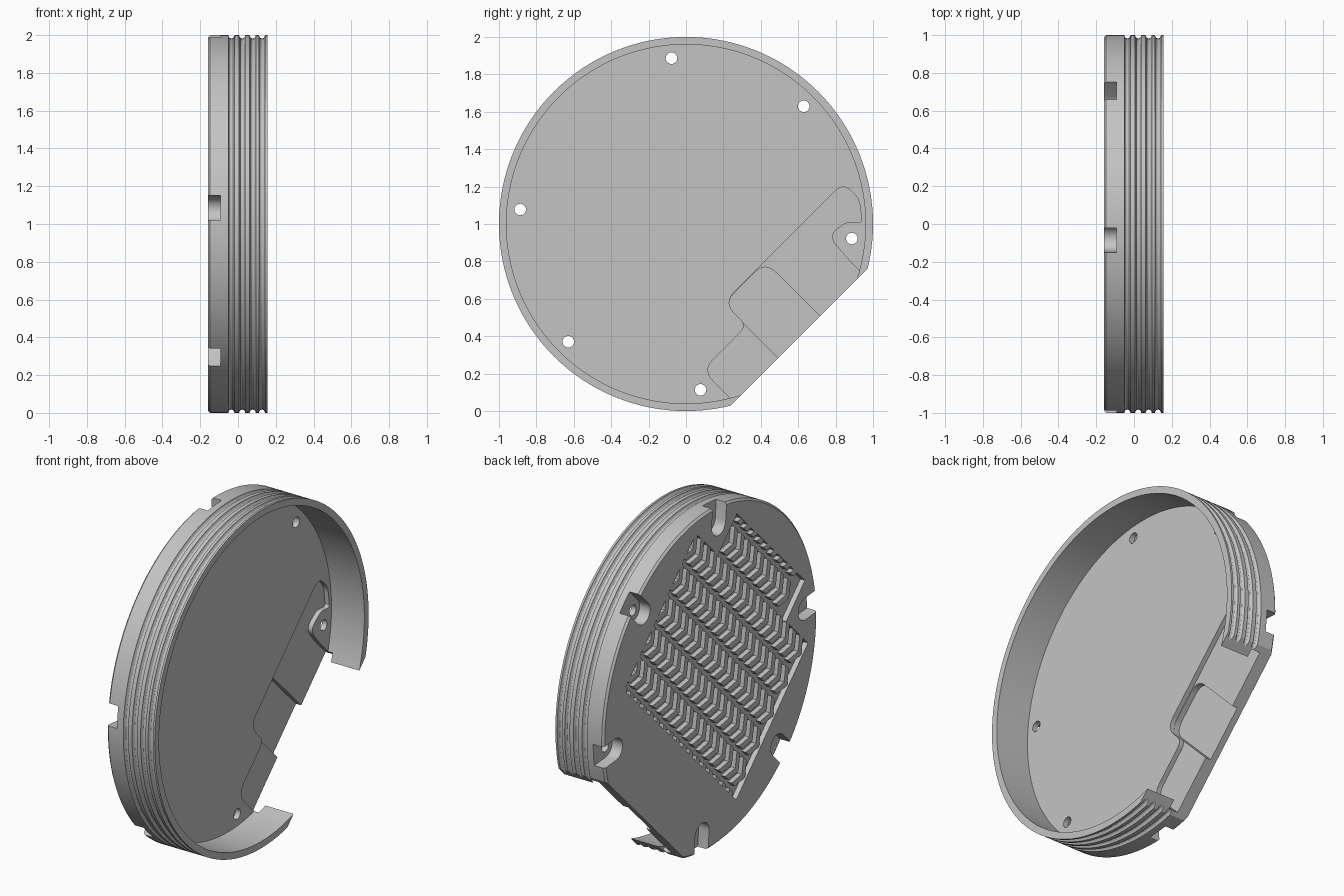
import bpy, bmesh, math
from mathutils import Vector

if "Cube" in bpy.data.objects:
    bpy.data.objects.remove(bpy.data.objects["Cube"])

BACK, FLOOR, FRONT = -0.16, -0.06, 0.155
CUT = 0.856                      # distance of the flat from the axis
R2 = math.sqrt(2)

grey = bpy.data.materials.new("warm grey")
grey.use_nodes = True
COLOUR = (0.55, 0.55, 0.55, 1)
grey.diffuse_color = COLOUR
grey.node_tree.nodes["Principled BSDF"].inputs["Base Color"].default_value = COLOUR


def place(x, u, v):
    """u runs along the flat, v points out through it."""
    return Vector((x, (u + v) / R2, 1 + (u - v) / R2))


def finish(bm, name):
    bmesh.ops.recalc_face_normals(bm, faces=bm.faces)
    mesh = bpy.data.meshes.new(name)
    bm.to_mesh(mesh)
    bm.free()
    mesh.materials.append(grey)
    obj = bpy.data.objects.new(name, mesh)
    bpy.context.collection.objects.link(obj)
    return obj


def add_prism(bm, outline, x0, x1):
    low = [bm.verts.new(place(x0, u, v)) for u, v in outline]
    high = [bm.verts.new(place(x1, u, v)) for u, v in outline]
    bm.faces.new(low)
    bm.faces.new(high)
    for i in range(len(low)):
        j = (i + 1) % len(low)
        bm.faces.new((low[i], low[j], high[j], high[i]))


def rounded(corners, steps=6):
    """Outline from (u, v, radius) corners, each softened by a curve."""
    out = []
    for i, (u, v, r) in enumerate(corners):
        p = Vector((u, v))
        if r == 0:
            out.append((u, v))
            continue
        a = Vector(corners[i - 1][:2]) - p
        b = Vector(corners[(i + 1) % len(corners)][:2]) - p
        a, b = p + a.normalized() * r, p + b.normalized() * r
        for k in range(steps + 1):
            t = k / steps
            out.append(tuple(a * (1 - t) ** 2 + p * 2 * t * (1 - t) + b * t * t))
    return out


def cut(target, outline, x0, x1):
    """Subtract a prism, moving to the next solver if one loses the body."""
    bm = bmesh.new()
    add_prism(bm, outline, x0, x1)
    cutter = finish(bm, "cutter")
    cutter.hide_render = True
    mod = target.modifiers.new("cut", 'BOOLEAN')
    mod.operation, mod.object = 'DIFFERENCE', cutter
    before = len(target.data.vertices)
    result = None
    for solver in ('EXACT', 'MANIFOLD', 'FLOAT'):
        mod.solver = solver
        bpy.context.view_layer.update()
        graph = bpy.context.evaluated_depsgraph_get()
        mesh = bpy.data.meshes.new_from_object(target.evaluated_get(graph))
        if len(mesh.vertices) > before * 0.6:
            result = mesh
            break
    target.modifiers.remove(mod)
    if result:
        target.data = result
    bpy.data.objects.remove(cutter)


# Shell: a turned cup with grooves round the outside
profile = [(BACK, 0.988), (BACK + 0.012, 1)]
for centre in (-0.035, 0.022, 0.078, 0.127):
    profile += [(centre - 0.016 * math.cos(math.pi * k / 6),
                 1 - 0.018 * math.sin(math.pi * k / 6)) for k in range(7)]
profile += [(FRONT, 1), (FRONT, 0.96), (FLOOR, 0.96)]
bm = bmesh.new()
SEGMENTS = 128
rings = [[bm.verts.new((x, r * math.cos(math.tau * k / SEGMENTS),
                        1 + r * math.sin(math.tau * k / SEGMENTS)))
          for k in range(SEGMENTS)] for x, r in profile]
for a, b in zip(rings, rings[1:]):
    for k in range(SEGMENTS):
        j = (k + 1) % SEGMENTS
        bm.faces.new((a[k], a[j], b[j], b[k]))
bm.faces.new(rings[0])
bm.faces.new(rings[-1])
shell = finish(bm, "shell")

# Flat side
cut(shell, [(-1.2, CUT), (1.2, CUT), (1.2, 1.3), (-1.2, 1.3)], -0.5, 0.5)

# Stepped pocket in the floor, open at the flat
cut(shell, rounded([(0.48, 0.95, 0), (0.48, 0.72, 0.04), (0.495, 0.58, 0.06),
                    (0.62, 0.60, 0.03), (0.67, 0.66, 0.02), (0.75, 0.56, 0.04),
                    (0.75, 0.44, 0.06), (-0.154, 0.44, 0.08), (-0.154, 0.615, 0.05),
                    (-0.49, 0.615, 0.08), (-0.49, 0.95, 0)]), -0.088, -0.03)
cut(shell, rounded([(-0.157, 0.443, 0.08), (0.157, 0.443, 0.08),
                    (0.157, 0.95, 0), (-0.157, 0.95, 0)]), -0.122, -0.07)

# Screw holes with slots running out through the rim
HOLE_RADIUS, SLOT = 0.89, 0.065
for degrees in (0, 50, 130, 180, 230, 310):
    angle = math.radians(degrees)
    c, s = math.cos(angle), math.sin(angle)

    def turn(p, q):
        return (p * c - q * s, p * s + q * c)
    arc = [math.pi / 2 + math.pi * k / 10 for k in range(11)]
    slot = [turn(HOLE_RADIUS + SLOT * math.cos(t), SLOT * math.sin(t)) for t in arc]
    slot += [turn(1.15, -SLOT), turn(1.15, SLOT)]
    cut(shell, slot, -0.3, -0.092)
    ring = [math.tau * k / 20 for k in range(20)]
    cut(shell, [turn(HOLE_RADIUS + 0.031 * math.cos(t), 0.031 * math.sin(t))
                for t in ring], -0.3, 0.02)

# Sunken grip panel on the back, notched round two of the slots
END, NOTCH, TOP, STEP, BOTTOM = 0.74, 0.45, -0.80, -0.55, 0.40
cut(shell, [(-END, BOTTOM), (END, BOTTOM), (END, STEP), (NOTCH, STEP),
            (NOTCH, TOP), (-NOTCH, TOP), (-NOTCH, STEP), (-END, STEP)], -0.3, -0.13)

# Raised chevrons filling the panel, trimmed to its long sides
bm = bmesh.new()
PITCH, BAND, LONG, WIDE, RISE = 0.087, 0.186, 0.155, 0.042, 0.055
for row in range(8):
    v = TOP - 0.125 + row * BAND
    mid, end = v + LONG / 2, v + LONG
    for col in range(17):
        u = -END + 0.01 + col * PITCH
        if mid < STEP and abs(u + 0.04) > NOTCH - 0.05:
            continue
        add_prism(bm, [(u + RISE, v), (u + RISE + WIDE, v), (u + WIDE, mid),
                       (u + RISE + WIDE, end), (u + RISE, end), (u, mid)],
                  BACK + 0.002, -0.128)
bmesh.ops.recalc_face_normals(bm, faces=bm.faces)
outward = place(0, 0, 1) - place(0, 0, 0)
for edge, side in ((TOP, -1), (BOTTOM, 1)):
    bmesh.ops.bisect_plane(bm, geom=bm.verts[:] + bm.edges[:] + bm.faces[:],
                           plane_co=place(0, 0, edge), plane_no=outward * side,
                           clear_outer=True)
finish(bm, "grip_chevrons")

# Smooth the curved surfaces, keep the edges crisp
bpy.ops.object.select_all(action='DESELECT')
shell.select_set(True)
bpy.context.view_layer.objects.active = shell
bpy.ops.object.shade_smooth_by_angle(angle=math.radians(30))
